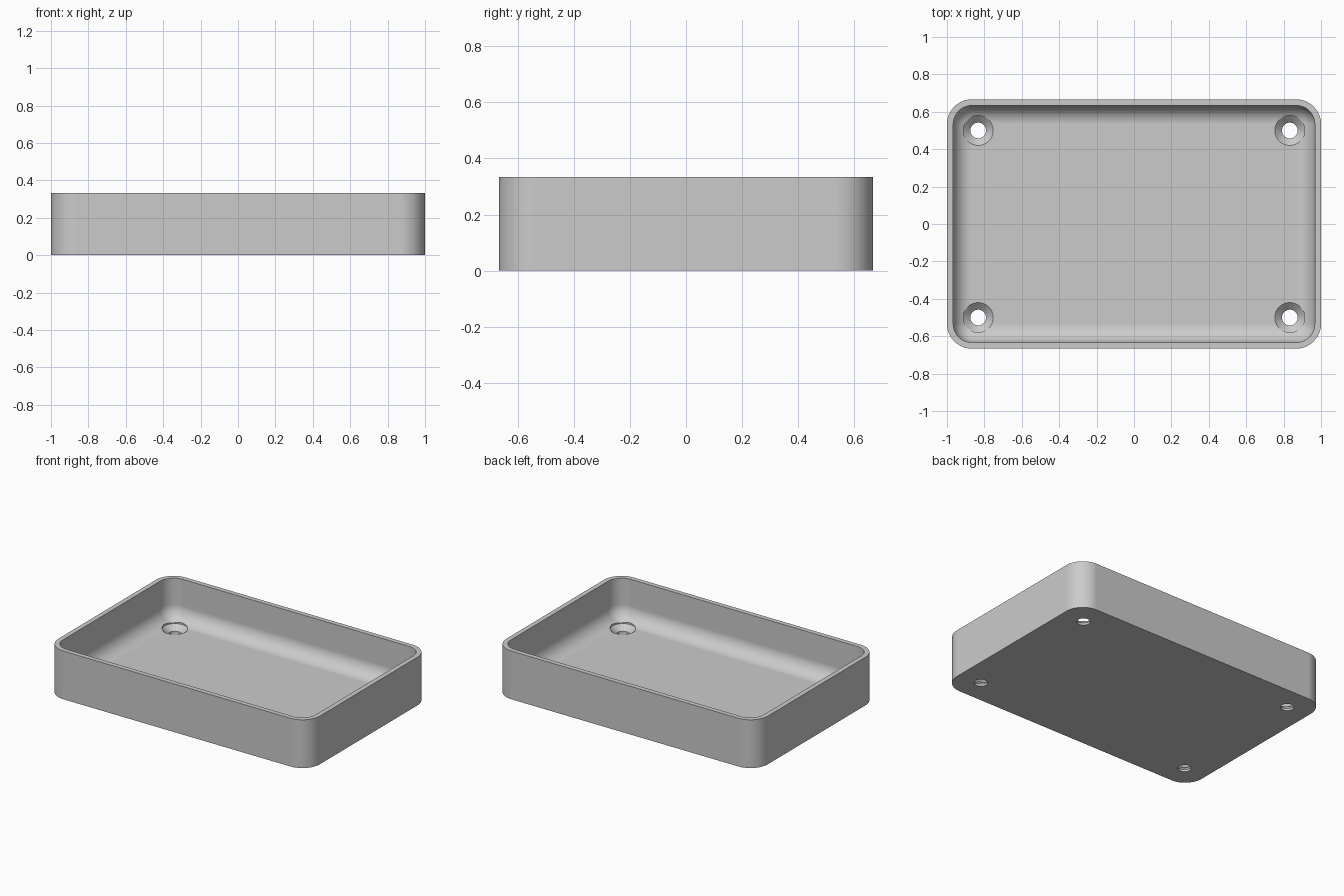
import bpy, bmesh
from math import sin, cos, pi

if "Cube" in bpy.data.objects:
    bpy.data.objects.remove(bpy.data.objects["Cube"])

HALF_X, HALF_Y, HEIGHT = 1.0, 0.6667, 0.3333
WALL, FLOOR, FILLET = 0.0333, 0.05, 0.1
CORNER = WALL + FILLET
STEPS = 12

grey = bpy.data.materials.new("plain_grey")
grey.use_nodes = True
colour = (0.6, 0.6, 0.6, 1)
grey.diffuse_color = colour
grey.node_tree.nodes["Principled BSDF"].inputs["Base Color"].default_value = colour


def make_object(name, bm):
    bmesh.ops.remove_doubles(bm, verts=bm.verts, dist=1e-5)
    bmesh.ops.recalc_face_normals(bm, faces=bm.faces)
    mesh = bpy.data.meshes.new(name)
    bm.to_mesh(mesh)
    bm.free()
    mesh.materials.append(grey)
    obj = bpy.data.objects.new(name, mesh)
    bpy.context.collection.objects.link(obj)
    return obj


def skin(bm, loops):
    """Join matching point loops with quads and cap both ends."""
    rings = [[bm.verts.new(p) for p in loop] for loop in loops]
    for a, b in zip(rings, rings[1:]):
        for i in range(len(a)):
            j = (i + 1) % len(a)
            bm.faces.new((a[i], a[j], b[j], b[i]))
    bm.faces.new(rings[0])
    bm.faces.new(rings[-1])


def rounded_loop(inset, z):
    """Rounded rectangle; its corners tighten as it moves inward."""
    r = CORNER - inset
    points = []
    for q, (sx, sy) in enumerate([(1, 1), (-1, 1), (-1, -1), (1, -1)]):
        for k in range(STEPS + 1):
            a = (q + k / STEPS) * pi / 2
            points.append((sx * (HALF_X - CORNER) + r * cos(a),
                           sy * (HALF_Y - CORNER) + r * sin(a), z))
    return points


# Tray: outer wall, rim, inner wall and filleted floor
section = [(0, 0), (0, HEIGHT), (WALL, HEIGHT)]
for k in range(STEPS + 1):
    a = k / STEPS * pi / 2
    section.append((WALL + FILLET * (1 - cos(a)), FLOOR + FILLET * (1 - sin(a))))
bm = bmesh.new()
skin(bm, [rounded_loop(inset, z) for inset, z in section])
tray = make_object("tray", bm)

# Countersunk screw holes near the four corners
hole_section = [(0.042, -0.05), (0.042, 0.015), (0.08, FLOOR), (0.08, 0.15)]
SIDES = 48
bm = bmesh.new()
for x in (-0.833, 0.833):
    for y in (-0.5, 0.5):
        skin(bm, [[(x + r * cos(i * 2 * pi / SIDES), y + r * sin(i * 2 * pi / SIDES), z)
                   for i in range(SIDES)] for r, z in hole_section])
cutter = make_object("screw_hole_cutter", bm)
cutter.hide_render = True

bpy.ops.object.select_all(action='DESELECT')
tray.select_set(True)
bpy.context.view_layer.objects.active = tray
cut = tray.modifiers.new("screw_holes", 'BOOLEAN')
cut.operation = 'DIFFERENCE'
cut.solver = 'EXACT'
cut.object = cutter
bpy.ops.object.modifier_apply(modifier=cut.name)
bpy.data.objects.remove(cutter)

# Smooth curves, crisp edges and flat panels
bpy.ops.object.shade_smooth_by_angle(angle=pi / 6)
flat = tray.modifiers.new("flat_panels", 'WEIGHTED_NORMAL')
flat.keep_sharp = True
